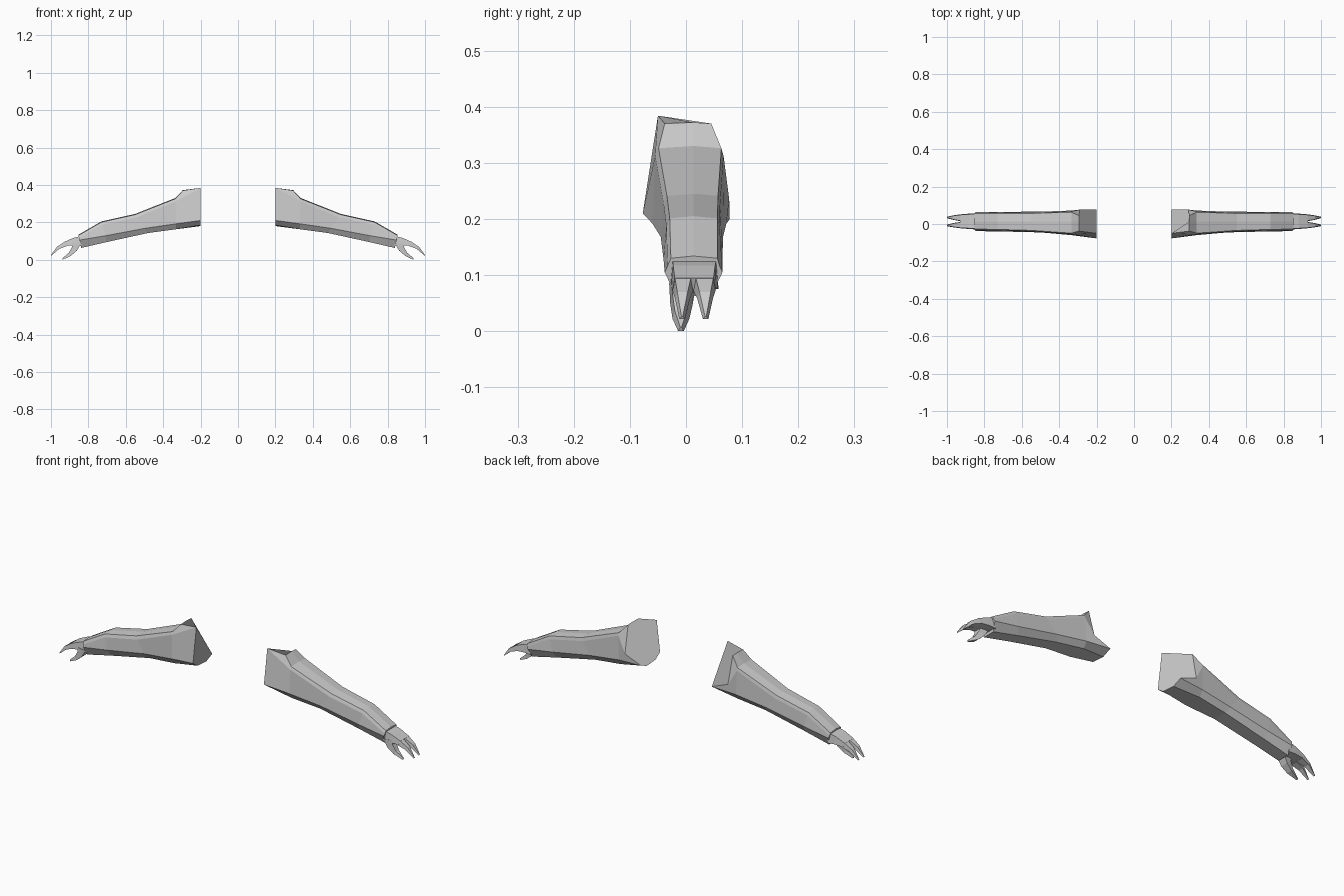
import bpy, bmesh

if "Cube" in bpy.data.objects:
    bpy.data.objects.remove(bpy.data.objects["Cube"])


def loft(bm, rings):
    """Skin a list of equal-length point rings and close both ends."""
    loops = [[bm.verts.new(p) for p in r] for r in rings]
    n = len(loops[0])
    for a, b in zip(loops, loops[1:]):
        for i in range(n):
            j = (i + 1) % n
            bm.faces.new((a[i], a[j], b[j], b[i]))
    bm.faces.new(loops[0])
    bm.faces.new(loops[-1][::-1])


def finish(bm, name):
    bmesh.ops.recalc_face_normals(bm, faces=bm.faces)
    me = bpy.data.meshes.new(name)
    bm.to_mesh(me)
    bm.free()
    ob = bpy.data.objects.new(name, me)
    bpy.context.collection.objects.link(ob)
    ob.modifiers.new("mirror", 'MIRROR')  # other arm across x = 0


def arm_ring(xt, xb, top, low, bot, y0, y1):
    """Cross-section: ridged top, tall sides, chamfered underside."""
    xm = xb + (xt - xb) * (low - bot) / (top - bot)
    xu = xb + (xt - xb) * 0.85
    return [(xt, y0 + .011, top - .004), (xt, .013, top), (xt, y1 - .009, top - .004),
            (xu, y1 - .005, top - .018), (xm, y1, low),
            (xb, y1 - .02, bot), (xb, y0 + .02, bot),
            (xm, y0, low), (xu, y0 + .005, top - .018)]


# Arm: notched shoulder end, then sections towards the wrist
shoulder = [(.295, -.038, .37), (.295, .013, .372), (.295, .045, .37),
            (.29, .077, .235), (.2, .078, .2), (.2, .03, .18),
            (.2, -.04, .185), (.2, -.077, .21), (.2, -.05, .384)]
bm = bmesh.new()
loft(bm, [shoulder,
          arm_ring(.335, .33, .33, .192, .163, -.06, .072),
          arm_ring(.55, .48, .245, .168, .143, -.045, .066),
          arm_ring(.73, .70, .205, .128, .095, -.04, .065),
          arm_ring(.853, .838, .134, .105, .063, -.038, .065)])
finish(bm, "arm")


def slab(x_top, x_bot, top, bot, y0, y1):
    return [(x_top, y0 + .004, top), (x_top, y1 - .004, top),
            (x_bot, y1, bot), (x_bot, y0, bot)]


# Palm
bm = bmesh.new()
loft(bm, [slab(.84, .835, .127, .075, -.028, .058),
          slab(.88, .87, .117, .078, -.027, .056),
          slab(.93, .92, .095, .074, -.024, .053)])
finish(bm, "palm")

# Two upper claws
bm = bmesh.new()
for y0, y1, tip in ((-.024, .013, -.007), (.013, .053, .035)):
    loft(bm, [slab(.925, .915, .097, .073, y0, y1),
              slab(.967, .955, .07, .058, (y0 + tip) / 2 - .004, (y1 + tip) / 2 + .004),
              slab(1.0, .998, .026, .022, tip - .005, tip + .005)])
finish(bm, "upper_claws")

# Opposing lower claw
bm = bmesh.new()
loft(bm, [slab(.885, .84, .09, .085, -.03, .018),
          slab(.888, .862, .066, .048, -.028, .012),
          slab(.905, .892, .037, .022, -.024, .006),
          slab(.94, .937, .007, .0, -.014, -.004)])
finish(bm, "lower_claw")
